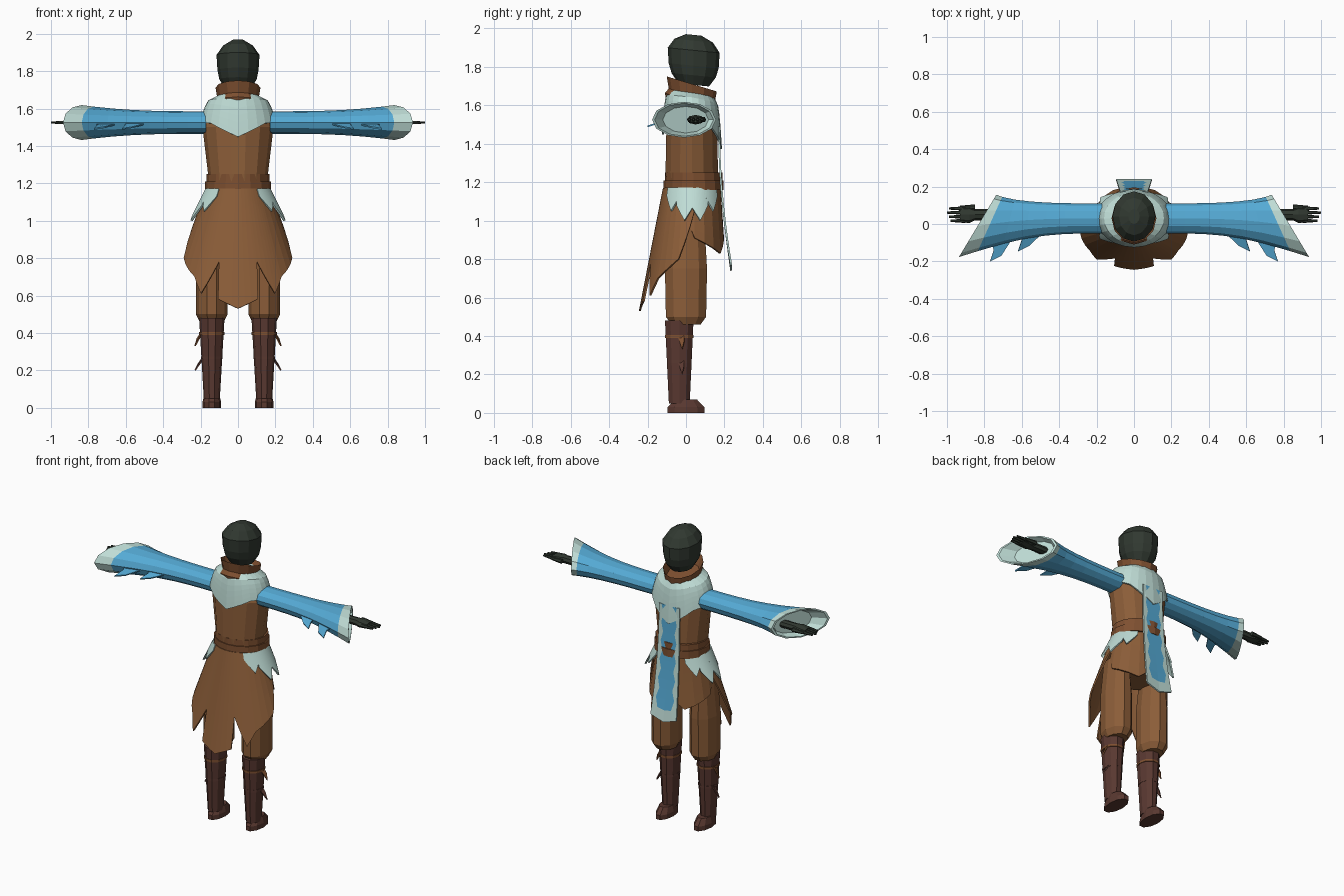
import bpy, bmesh
from math import sin, cos, pi, radians

if "Cube" in bpy.data.objects:
    bpy.data.objects.remove(bpy.data.objects["Cube"])

BODY_Y = .03
ARM_Z = 1.525
LEG_X = .14


def material(name, *rgb):
    mat = bpy.data.materials.new(name)
    mat.use_nodes = True
    colour = (*rgb, 1)
    mat.diffuse_color = colour
    mat.node_tree.nodes["Principled BSDF"].inputs["Base Color"].default_value = colour
    return mat


brown = material("brown cloth", .26, .11, .04)
rust = material("rust leather", .21, .08, .03)
boot_leather = material("dark boot leather", .1, .04, .03)
blue = material("sky blue cloth", .09, .4, .66)
pale = material("pale trim", .52, .72, .67)
charcoal = material("charcoal", .03, .04, .03)


def build(name, verts, faces, mats, mirror=False, thickness=0, rule=None):
    """Make an object; rule picks a material slot from each face centre."""
    bm = bmesh.new()
    corners = [bm.verts.new(v) for v in verts]
    for face in faces:
        bm.faces.new([corners[i] for i in face])
    bmesh.ops.recalc_face_normals(bm, faces=bm.faces)
    if rule:
        for face in bm.faces:
            face.material_index = rule(face.calc_center_median())
    mesh = bpy.data.meshes.new(name)
    bm.to_mesh(mesh)
    bm.free()
    for mat in mats:
        mesh.materials.append(mat)
    ob = bpy.data.objects.new(name, mesh)
    bpy.context.collection.objects.link(ob)
    if mirror:
        ob.modifiers.new("Mirror", "MIRROR")
    if thickness:
        solid = ob.modifiers.new("Thickness", "SOLIDIFY")
        solid.thickness = thickness
        solid.offset = 0


def grid_faces(rows, cols, wrap=False):
    span = cols if wrap else cols - 1
    return [(r * cols + c, r * cols + (c + 1) % cols,
             (r + 1) * cols + (c + 1) % cols, (r + 1) * cols + c)
            for r in range(rows - 1) for c in range(span)]


def loft(name, mat, rings, x=0, y=BODY_Y, tilt=0, sides=10, arm=False):
    """Rings are (position, radius, radius) and optionally (y, tilt)."""
    verts = []
    for position, ru, rv, *own in rings:
        centre, slope = own or (y, tilt)
        for i in range(sides):
            u = ru * cos(2 * pi * i / sides)
            v = rv * sin(2 * pi * i / sides)
            depth = centre + (u if arm else v)
            along = position - slope * depth
            verts.append((along, depth, ARM_Z + v) if arm else (x + u, depth, along))
    faces = grid_faces(len(rings), sides, wrap=True)
    faces += [tuple(range(sides)), tuple(range(len(verts) - sides, len(verts)))]
    build(name, verts, faces, [mat], mirror=arm or x > 0)


def band(name, mat, bottom, height, width, depth, **place):
    loft(name, mat, [(bottom, width, depth), (bottom + height, width, depth)], **place)


def drape(name, mat, top, bottom, hem, start, end, power=1, tilt=0, rows=6):
    """Mirrored cloth shell; hem is (degrees from the -y side, lowest z)."""
    columns = [hem[0]]
    for (a, low), (b, next_low) in zip(hem, hem[1:]):
        for step in (1 / 3, 2 / 3, 1):
            columns.append((a + (b - a) * step, low + (next_low - low) * step))
    verts = []
    for row in range(rows + 1):
        for angle, low in columns:
            z = top + (low - top) * row / rows
            spread = ((top - z) / (top - bottom)) ** power
            rx, ry = [s + (e - s) * spread for s, e in zip(start, end)]
            y = BODY_Y - ry * cos(radians(angle))
            verts.append((rx * sin(radians(angle)), y, z - tilt * y))
    build(name, verts, grid_faces(rows + 1, len(columns)), [mat], mirror=True, thickness=.01)


def tag(name, mat, *points):
    build(name, points, [range(len(points))], [mat], mirror=True, thickness=.008)


# Head and folded collar
loft("head", charcoal, [(1.71, .07, .08), (1.76, .1, .115), (1.81, .11, .13), (1.89, .115, .135),
                        (1.94, .08, .1), (1.97, .03, .04)], y=.04, tilt=.1, sides=12)
loft("collar", rust, [(1.59, .12, .13), (1.63, .13, .14), (1.66, .11, .12),
                      (1.72, .12, .13), (1.66, .1, .1)], tilt=.3, sides=12)

# Torso and two-tier belt
loft("torso", brown, [(.9, .1, .1), (1.1, .16, .13), (1.25, .16, .14),
                      (1.5, .19, .135), (1.57, .17, .11), (1.63, .1, .09)], sides=14)
band("lower_belt", rust, 1.16, .05, .176, .156, y=.04, sides=16)
band("upper_belt", rust, 1.21, .04, .168, .15, y=.04, sides=16)

# Shoulder mantle pointed at the nape and chest
drape("shoulder_mantle", pale, 1.665, 1.4,
      [(0, 1.43), (45, 1.51), (90, 1.53), (135, 1.5), (180, 1.4)],
      start=(.11, .11), end=(.22, .152), power=.35, tilt=.15)

# Skirts and hip feathers
drape("back_skirt", brown, 1.17, .53,
      [(0, .53), (16, .58), (19, .78), (32, .61), (43, .7), (72, .8), (95, 1.05)],
      start=(.165, .145), end=(.4, .27))
drape("front_skirt", brown, 1.17, .8, [(82, 1), (95, .91), (150, .83), (180, .92)],
      start=(.16, .145), end=(.23, .17))
for number, middle in enumerate((52, 78, 104, 130)):
    tip = 1 if 60 < middle < 120 else 1.05
    hem = [(middle + 16 * side, tip + .08 * abs(side)) for side in (-1, -.4, 0, .4, 1)]
    drape(f"hip_feather_{number}", pale, 1.17, 1, hem, start=(.17, .15), end=(.255, .18))

# Tabard with a blue strip of wavering width and a pointed pale hem
verts = []
levels = 13
for level in range(levels):
    drop = level / (levels - 1)
    half = .075 + .02 * drop ** 2
    strip = half * (.65 + .1 * (-1) ** level)
    for x in (-half, -strip, 0, strip, half):
        point = .03 * drop ** 8 * (1 - abs(x) / half)
        verts.append((x, .172 + .063 * drop ** 2, 1.49 - .72 * drop - point))
build("tabard", verts, grid_faces(levels, 5), [pale, blue], thickness=.01,
      rule=lambda c: int(abs(c.x) < .045 and c.z > .82))


# Sleeves flaring into slanted cuffs
def sleeve_ring(t, fill=1):
    flare = t ** 3
    return (.17 + .6 * t, fill * (.08 + .065 * flare), fill * (.06 + .025 * flare),
            BODY_Y * (1 - flare), .45 * flare)


loft("sleeves", blue, [sleeve_ring(i / 6) for i in range(7)], sides=12, arm=True)
loft("cuffs", pale, [sleeve_ring(1), sleeve_ring(1.1), sleeve_ring(1.1, .92),
                     sleeve_ring(1.02, .8)], sides=12, arm=True)
for size, x, reach in (("small", .62, .145), ("large", .77, .2)):
    tag(f"{size}_sleeve_tatters", blue, (x - .15, -.03, ARM_Z),
        (x - .06, .03 - reach, 1.5), (x, -reach, 1.49),
        (x - .02, .06 - reach, 1.51), (x, -.06, ARM_Z))

# Hands
loft("palms", charcoal, [(.7, .03, .025), (.85, .03, .025), (.88, .045, .025),
                         (.93, .04, .015)], y=.05, sides=8, arm=True)
for finger in range(4):
    loft(f"fingers_{finger}", charcoal,
         [(.9, .012, .013), (1 - .01 * abs(finger - 2), .006, .006)],
         y=.017 + .022 * finger, sides=6, arm=True)
loft("thumbs", charcoal, [(.85, .015, .015), (.93, .008, .008)], y=.09, sides=6, arm=True)

# Trousers gathered into tall boots
loft("trousers", brown, [(.46, .065, .08), (.5, .085, .11), (.75, .085, .115),
                         (1, .06, .1)], x=LEG_X, y=0)
loft("feet", boot_leather, [(0, .05, .1), (.03, .05, .1), (.07, .04, .06)], x=LEG_X, y=0)
loft("boot_shafts", boot_leather, [(.05, .043, .057), (.48, .068, .078)], x=LEG_X, y=-.035)

# Boot straps and pointed leather tags
for label, mat, z in (("upper", rust, .39), ("lower", boot_leather, .26)):
    width = .04 + .07 * z
    band(f"{label}_boot_straps", mat, z, .015, width, width + .01, x=LEG_X, y=-.035)
    side = LEG_X + width - .01
    tag(f"{label}_boot_tags", mat, (side, -.01, z + .01), (side + .02, -.01, z - .02),
        (.23, -.02, z - .06), (side, -.04, z))
